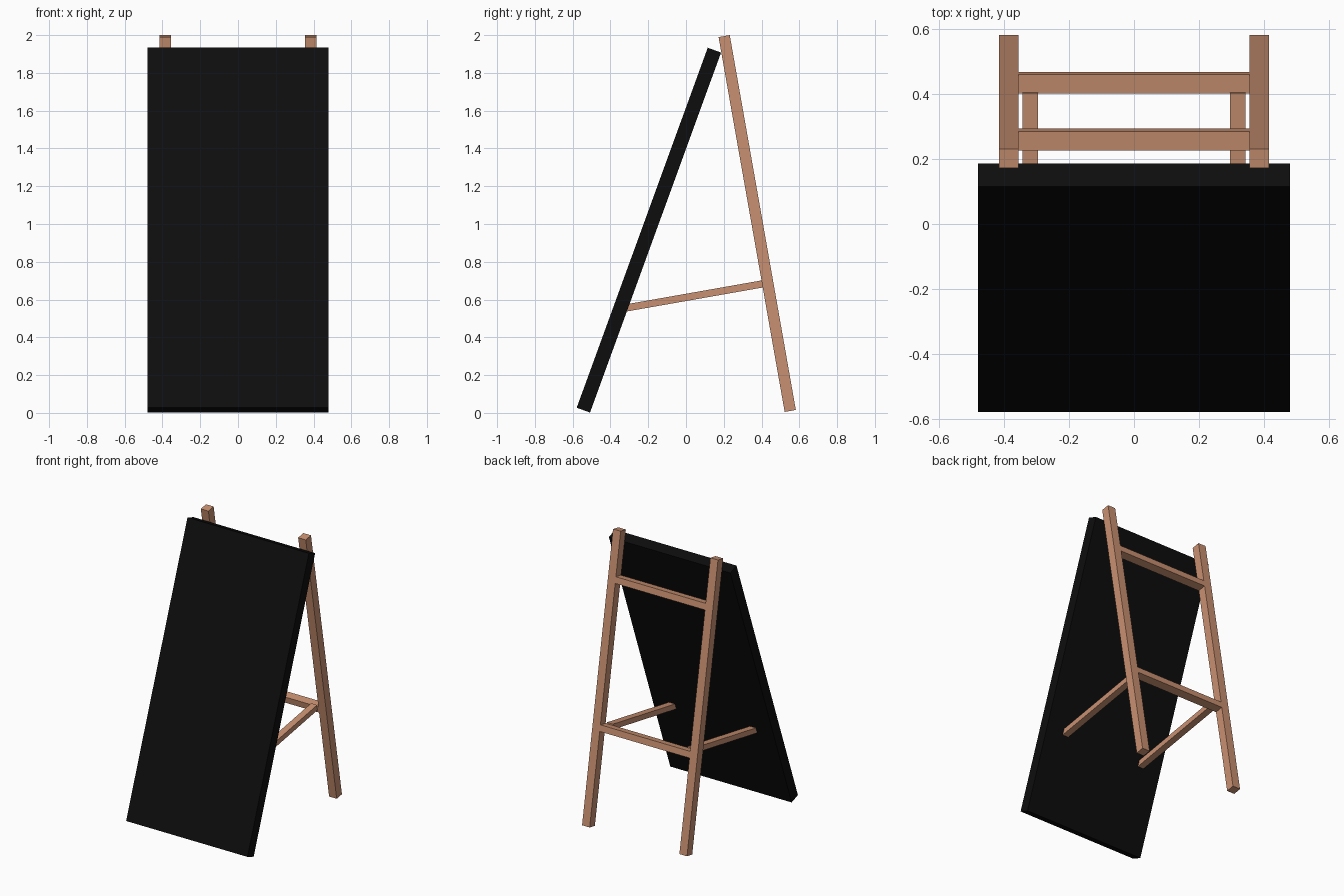
import bpy
from math import radians
from mathutils import Vector, Matrix

if "Cube" in bpy.data.objects:
    bpy.data.objects.remove(bpy.data.objects["Cube"])


def material(name, rgb):
    mat = bpy.data.materials.new(name)
    mat.diffuse_color = (*rgb, 1)
    mat.use_nodes = True
    mat.node_tree.nodes["Principled BSDF"].inputs["Base Color"].default_value = mat.diffuse_color
    return mat


wood = material("wood", (0.58, 0.28, 0.165))
black = material("chalkboard_black", (0.004, 0.004, 0.004))


def box(name, center, size, tilt, mat):
    """Box of the given size, tilted in the side plane (degrees about x)."""
    bpy.ops.mesh.primitive_cube_add(size=1, location=center)
    ob = bpy.context.object
    ob.name = name
    ob.scale = size
    ob.rotation_euler.x = radians(tilt)
    ob.data.materials.append(mat)
    return ob


# Chalkboard panel leaning back 20 degrees
box("chalkboard", (0, -0.1965, 0.9675), (0.96, 0.075, 2.028), -20, black)

# Rear frame leans 10 degrees the other way
LEAN = 10
leg_center = Vector((0, 0.377, 1.0025))
along = Matrix.Rotation(radians(LEAN), 3, 'X') @ Vector((0, 0, 1))

for side, sx in (("left", -1), ("right", 1)):
    # Rear leg
    box(f"rear_leg_{side}", leg_center + Vector((sx * 0.385, 0, 0)),
        (0.06, 0.06, 2.015), LEAN, wood)
    # Strut from the lower rung to the back of the board
    box(f"strut_{side}", (sx * 0.32, 0.037, 0.618),
        (0.048, 0.75, 0.038), LEAN, wood)

# Cross rungs between the rear legs
for name, dist in (("upper_rung", 0.675), ("lower_rung", -0.332)):
    box(name, leg_center + along * dist, (0.712, 0.06, 0.045), LEAN, wood)
